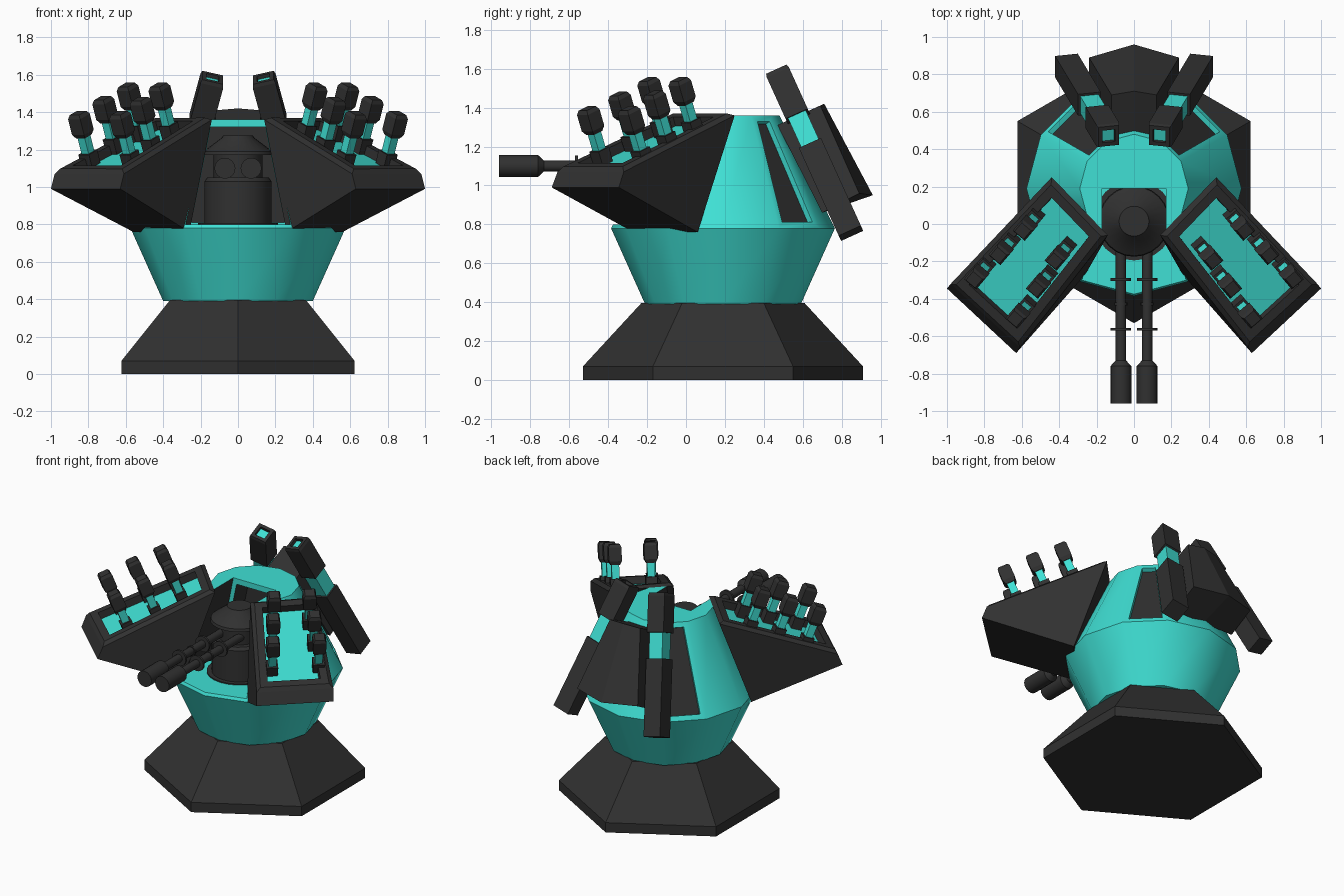
import bpy, bmesh, math
from mathutils import Vector as V

if "Cube" in bpy.data.objects:
    bpy.data.objects.remove(bpy.data.objects["Cube"])


def material(name, rgb):
    m = bpy.data.materials.new(name)
    m.diffuse_color = (*rgb, 1)
    m.use_nodes = True
    m.node_tree.nodes["Principled BSDF"].inputs["Base Color"].default_value = m.diffuse_color
    return m


DARK = material("charcoal", (0.03, 0.03, 0.03))
TEAL = material("turquoise", (0.05, 0.745, 0.66))
X, Y, Z = V((1, 0, 0)), V((0, 1, 0)), V((0, 0, 1))


def ring(c, u, v, r, n, start=0.0):
    """Polygon of n points around c in the u, v plane."""
    step = 2 * math.pi / n
    return [V(c) + u * r * math.cos(start + i * step) + v * r * math.sin(start + i * step)
            for i in range(n)]


def loft(bm, rings, mat=0):
    """Skin a stack of rings, cap both ends; returns (sides, bottom, top)."""
    vs = [[bm.verts.new(p) for p in r] for r in rings]
    n, sides = len(vs[0]), []
    for a, b in zip(vs, vs[1:]):
        for i in range(n):
            j = (i + 1) % n
            sides.append(bm.faces.new((a[i], a[j], b[j], b[i])))
    bottom, top = bm.faces.new(vs[0][::-1]), bm.faces.new(vs[-1])
    for f in sides + [bottom, top]:
        f.material_index = mat
    bmesh.ops.recalc_face_normals(bm, faces=sides + [bottom, top])
    return sides, bottom, top


def square_bar(bm, p, d, u, stops, mat=0):
    """Square bar along d; stops are (distance, side width)."""
    v = d.cross(u)
    return loft(bm, [ring(p + d * t, u, v, w / math.sqrt(2), 4, math.pi / 4) for t, w in stops], mat)


def finish(name, bm, mirror=False, smooth=False):
    me = bpy.data.meshes.new(name)
    bm.to_mesh(me)
    bm.free()
    ob = bpy.data.objects.new(name, me)
    bpy.context.collection.objects.link(ob)
    me.materials.append(DARK)
    me.materials.append(TEAL)
    if mirror:
        ob.modifiers.new("mirror", 'MIRROR').use_clip = False
        ob.modifiers["mirror"].use_mirror_merge = False
    if smooth:
        shade(ob)
    return ob


def shade(ob):
    bpy.ops.object.select_all(action='DESELECT')
    ob.select_set(True)
    bpy.context.view_layer.objects.active = ob
    bpy.ops.object.shade_smooth_by_angle(angle=math.radians(35))


def inset(bm, face, thickness, depth):
    bmesh.ops.inset_region(bm, faces=[face], thickness=thickness, depth=depth, use_even_offset=True)


def lathe(name, centre, axis, u, profile, n, mirror=False):
    bm = bmesh.new()
    v = axis.cross(u)
    loft(bm, [ring(V(centre) + axis * t, u, v, r, n) for t, r in profile])
    return finish(name, bm, mirror, True)


# Hexagonal base
bm = bmesh.new()
loft(bm, [ring((0, 0.19, z), X, Y, r, 6, math.pi / 6) for z, r in ((0, 0.72), (0.07, 0.72), (0.395, 0.42))])
finish("base", bm)

# Twelve-sided body with recessed dark side panels
bm = bmesh.new()
sides, _, _ = loft(bm, [ring((0, 0.19, z), X, Y, r, 12)
                        for z, r in ((0.39, 0.40), (0.78, 0.575), (1.36, 0.29))], 1)
for i in (1, 4):
    f = sides[12 + i]
    inset(bm, f, 0.035, 0)
    inset(bm, f, 0.001, -0.03)
    f.material_index = 0
body = finish("body", bm)

# Front opening: wide cut first, then a deeper dark niche
cuts = (("opening_cutter", -0.8, 0.19, 0.28, 0.80, 0.1425, 1.5),
        ("niche_cutter", 0.1, 0.34, 0.25, 0.81, 0.145, 1.32))
for name, y0, y1, xb, zb, xt, zt in cuts:
    bm = bmesh.new()
    outline = ((-xb, zb), (xb, zb), (xt, zt), (-xt, zt))
    s, _, back = loft(bm, [[V((x, y, z)) for x, z in outline] for y in (y0, y1)])
    if name == "opening_cutter":
        back.material_index = s[0].material_index = 1
    cutter = finish(name, bm)
    cutter.hide_render = True
    mod = body.modifiers.new(name, 'BOOLEAN')
    mod.object, mod.operation, mod.solver = cutter, 'DIFFERENCE', 'EXACT'
    bpy.context.view_layer.objects.active = body
    bpy.ops.object.modifier_apply(modifier=name)
    bpy.data.objects.remove(cutter)
shade(body)

# Gun turret in the opening
lathe("turret_floor", (0, 0.02, 0), Z, X, ((0.79, 0.215), (0.808, 0.215)), 24)
lathe("turret", (0, 0.015, 0), Z, X,
      ((0.80, 0.18), (1.03, 0.18), (1.05, 0.165), (1.05, 0.13), (1.17, 0.13), (1.17, 0.19),
       (1.19, 0.185), (1.265, 0.085), (1.275, 0.08)), 24)

# Twin barrels with collars and wide muzzles
lathe("barrel", (0.07, 0, 1.10), -Y, X,
      ((-0.02, 0.028), (0.29, 0.028), (0.29, 0.055), (0.305, 0.055), (0.305, 0.028),
       (0.42, 0.028), (0.42, 0.034), (0.435, 0.034), (0.435, 0.028), (0.555, 0.028), (0.555, 0.055),
       (0.57, 0.055), (0.57, 0.028), (0.73, 0.028), (0.76, 0.056), (0.96, 0.056)), 16, True)

# Side pods with a teal tray
bm = bmesh.new()
low = ((0.56, 0.06, 0.76), (0.26, -0.27, 0.76), (0.63, -0.69, 0.99), (1.0, -0.345, 0.99))
high = ((0.44, 0.25, 1.36), (0.14, -0.06, 1.36), (0.61, -0.66, 1.07), (0.98, -0.32, 1.07))
_, _, top = loft(bm, [[V(p) for p in low], [V(p) for p in high]])
inset(bm, top, 0.025, 0.02)
inset(bm, top, 0.05, 0)
inset(bm, top, 0.002, -0.05)
top.material_index = 1
finish("pod", bm, True)

# Six missiles in each pod: collar, teal shaft, dark head
normal = V((0.233, -0.272, 0.934)).normalized()
across = V((0.76, 0.65, 0)).normalized()
heads = ((0.58, -0.02, 1.485), (0.71, -0.15, 1.415), (0.84, -0.28, 1.335),
         (0.41, -0.18, 1.485), (0.51, -0.33, 1.41), (0.62, -0.49, 1.335))
bm = bmesh.new()
for h in heads:
    p = V(h)
    square_bar(bm, p, normal, across, ((-0.29, 0.07), (-0.16, 0.075)))
    square_bar(bm, p, normal, across, ((-0.165, 0.05), (-0.05, 0.05)), 1)
    square_bar(bm, p, normal, across, ((-0.07, 0.06), (-0.045, 0.085), (0.045, 0.085), (0.065, 0.065)))
finish("missile", bm, True)

# Armour plate on the back
bm = bmesh.new()
outline = ((0.12, 0.69, 1.41), (0.24, 0.89, 0.96), (0.24, 0.70, 0.86), (0.12, 0.47, 1.31))
middle = ((0, 0.71, 1.42), (0, 0.96, 0.95), (0, 0.70, 0.86), (0, 0.47, 1.31))
loft(bm, [[V((-x, y, z)) for x, y, z in outline], [V(p) for p in middle], [V(p) for p in outline]])
finish("back_plate", bm)

# Rear launch tubes
bm = bmesh.new()
start, end = V((0.135, 0.47, 1.585)), V((0.36, 0.845, 0.76))
d = (end - start).normalized()
u = (X - d * X.dot(d)).normalized()
_, mouth, _ = square_bar(bm, start, d, u, ((0, 0.115), (0.02, 0.125), (0.26, 0.125)))
inset(bm, mouth, 0.022, 0)
inset(bm, mouth, 0.001, -0.02)
mouth.material_index = 1
square_bar(bm, start, d, u, ((0.25, 0.10), (0.44, 0.10)), 1)
square_bar(bm, start, d, u, ((0.43, 0.125), (0.94, 0.125)))
finish("launch_tube", bm, True)
